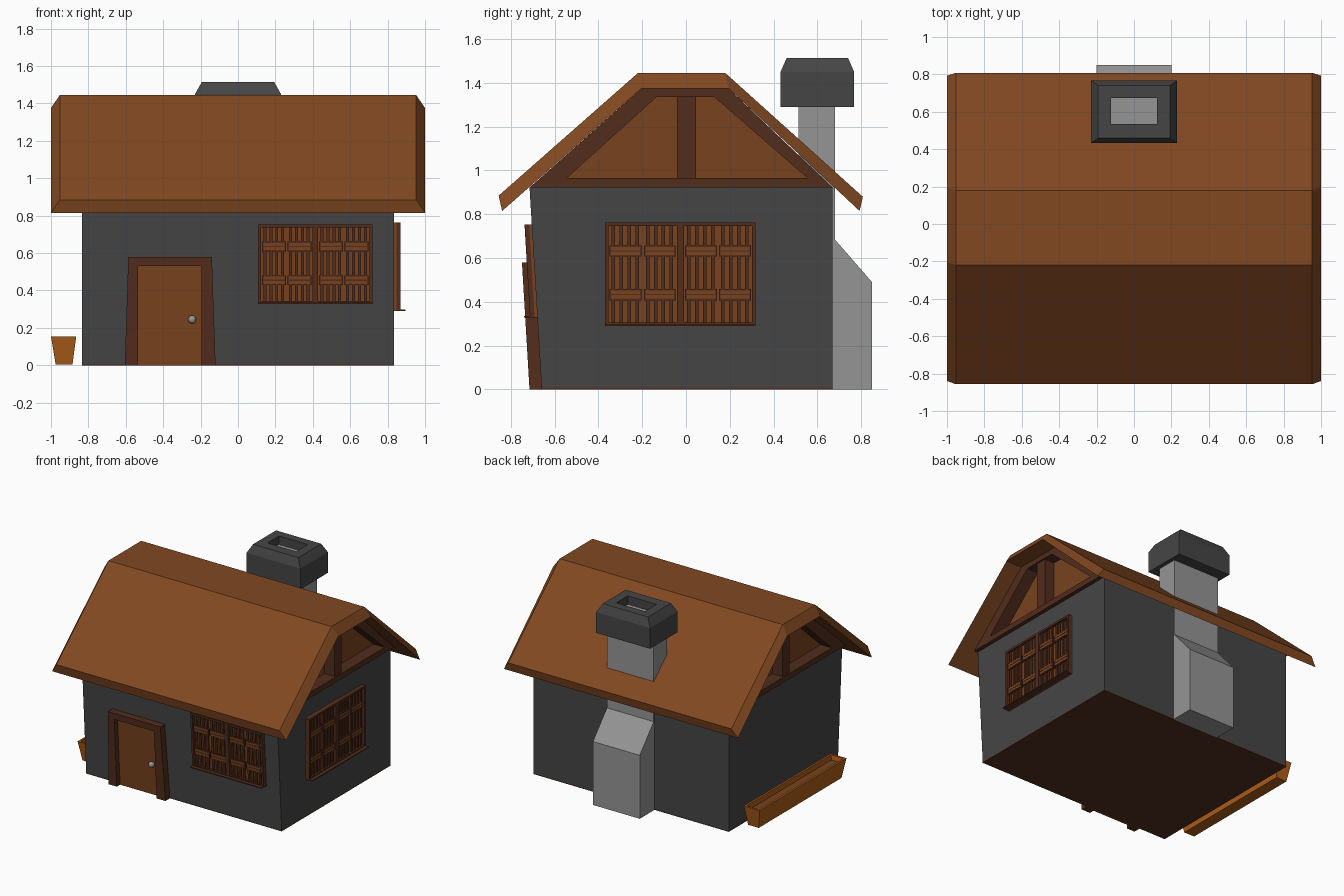
import bpy, bmesh

if "Cube" in bpy.data.objects:
    bpy.data.objects.remove(bpy.data.objects["Cube"])


def material(name, rgb):
    m = bpy.data.materials.new(name)
    m.diffuse_color = (*rgb, 1)
    m.use_nodes = True
    m.node_tree.nodes["Principled BSDF"].inputs["Base Color"].default_value = m.diffuse_color
    return m


STONE = material("dark_stone", (0.06, 0.06, 0.06))
GREY = material("chimney_grey", (0.3, 0.3, 0.3))
ROOF = material("roof_brown", (0.22, 0.065, 0.015))
DARK = material("dark_wood", (0.085, 0.026, 0.012))
WOOD = material("panel_wood", (0.19, 0.055, 0.013))
PLANT = material("planter_wood", (0.42, 0.11, 0.01))

WALL_X = 0.835


# Surface frames: u along the wall, v up, w outwards
def side(u, v, w):
    return (w, u, v)


def right_wall(u, v, w):
    return (WALL_X + w, u, v)


def front_wall(u, v, w):
    return (u, -0.66 - 0.0595 * v - w, v)


def make(name, verts, faces, mat):
    me = bpy.data.meshes.new(name)
    bm = bmesh.new()
    vs = [bm.verts.new(v) for v in verts]
    for f in faces:
        bm.faces.new([vs[i] for i in f])
    bmesh.ops.recalc_face_normals(bm, faces=bm.faces[:])
    bm.to_mesh(me)
    bm.free()
    me.materials.append(mat)
    ob = bpy.data.objects.new(name, me)
    bpy.context.collection.objects.link(ob)
    return ob


def prisms(name, parts, frame, mat):
    """Each part is (polygon, w0, w1), extruded along w."""
    verts, faces = [], []
    for poly, w0, w1 in parts:
        b, n = len(verts), len(poly)
        verts += [frame(u, v, w) for w in (w0, w1) for u, v in poly]
        faces += [list(range(b, b + n)), list(range(b + n, b + 2 * n))]
        faces += [(b + i, b + (i + 1) % n, b + n + (i + 1) % n, b + n + i) for i in range(n)]
    return make(name, verts, faces, mat)


def rect(u0, u1, v0, v1):
    return [(u0, v0), (u1, v0), (u1, v1), (u0, v1)]


def loft(name, rings, mat):
    """Rings are (x0, x1, y0, y1, z) rectangles, capped at both ends."""
    verts = [(x, y, r[4]) for r in rings for x, y in rect(*r[:4])]
    faces = [(0, 1, 2, 3), tuple(range(len(verts) - 4, len(verts)))]
    for k in range(0, len(verts) - 4, 4):
        faces += [(k + i, k + (i + 1) % 4, k + 4 + (i + 1) % 4, k + 4 + i) for i in range(4)]
    return make(name, verts, faces, mat)


# Walls with a leaning front, and a wooden floor
prisms("walls", [([(-0.66, 0.008), (0.67, 0.008), (0.67, 0.925), (-0.715, 0.925)],
                  -WALL_X, WALL_X)], side, STONE)
prisms("floor", [(rect(-0.66, 0.67, 0, 0.008), -WALL_X, WALL_X)], side, DARK)

# Roof shell with slanted ends
outer = [(-0.856, 0.885), (-0.22, 1.445), (0.18, 1.445), (0.808, 0.88)]
inner = [(-0.84, 0.815), (-0.203, 1.375), (0.194, 1.375), (0.793, 0.815)]
verts = [(s * x, y, z) for s in (-1, 1) for x, pts in ((0.953, outer), (1.0, inner)) for y, z in pts]
faces = []
for i in range(3):
    faces += [(i, i + 1, i + 9, i + 8), (i + 4, i + 5, i + 13, i + 12),
              (i, i + 1, i + 5, i + 4), (i + 8, i + 9, i + 13, i + 12)]
faces += [(i, i + 4, i + 12, i + 8) for i in (0, 3)]
make("roof", verts, faces, ROOF)

# Gable panels and timber frames at both ends
g_out = [(-0.715, 0.922), (-0.203, 1.375), (0.194, 1.375), (0.67, 0.922)]
g_in = [(-0.545, 0.965), (-0.135, 1.335), (0.13, 1.335), (0.555, 0.965)]
prisms("gable_panels", [(g_out, -0.77, 0.77)], side, WOOD)
for label, s in (("left", -1), ("right", 1)):
    beams = []
    for i in range(4):
        j = (i + 1) % 4
        beams.append(([g_out[i], g_out[j], g_in[j], g_in[i]], s * 0.76, s * 0.865))
    beams.append((rect(-0.042, 0.045, 0.96, 1.34), s * 0.76, s * 0.855))
    prisms(label + "_gable_frame", beams, side, DARK)

# Chimney stack and hollow cap
prisms("chimney", [([(0.66, 0), (0.85, 0), (0.85, 0.49), (0.68, 0.685), (0.68, 1.45),
                     (0.515, 1.45), (0.515, 0.9), (0.66, 0.9)], -0.2, 0.2)], side, GREY)
cap = [(0.23, 0.432, 0.768, 1.29), (0.23, 0.432, 0.768, 1.45), (0.193, 0.46, 0.74, 1.515),
       (0.123, 0.535, 0.675, 1.515), (0.123, 0.535, 0.675, 1.44)]
loft("chimney_cap", [(-h, h, a, b, z) for h, a, b, z in cap], STONE)


# Shuttered windows
def window(name, frame, u0, u1, v0, v1, bar_heights):
    t, mid = 0.016, (u0 + u1) / 2
    prisms(name + "_panel", [(rect(u0, u1, v0, v1), -0.005, 0.012)], frame, WOOD)
    trim = [(rect(u0, u1, v1 - t, v1), 0, 0.033), (rect(u0, u1, v0, v0 + t), 0, 0.033),
            (rect(u0, u1, v0, v0 + 0.008), 0, 0.06)]
    trim += [(rect(u - t / 2, u + t / 2, v0, v1), 0, 0.033)
             for u in (u0 + t / 2, mid - t / 2, mid + t / 2, u1 - t / 2)]
    slats, bars, strips = [], [], []
    half = mid - u0
    for a in (u0, mid):
        q = (half - 2 * t) / 2
        for g in range(2):
            b = a + t + g * q
            for k in range(4):
                c = b + (k + 0.5 + 0.12) * q / 4.3
                slats.append((rect(c - 0.008, c + 0.008, v0 + t, v1 - t), 0.01, 0.022))
            for v in bar_heights:
                bars.append((rect(b + 0.005, b + q - 0.005, v - 0.026, v + 0.026), 0.01, 0.027))
                for d in (-0.011, 0.011):
                    strips.append((rect(b + 0.012, b + q - 0.012, v + d - 0.008, v + d + 0.008),
                                   0.02, 0.029))
    prisms(name + "_trim", trim, frame, DARK)
    prisms(name + "_slats", slats, frame, DARK)
    prisms(name + "_bars", bars, frame, DARK)
    prisms(name + "_bar_strips", strips, frame, WOOD)


window("front_window", front_wall, 0.108, 0.718, 0.328, 0.753, (0.635, 0.455))
window("right_window", right_wall, -0.37, 0.318, 0.29, 0.763, (0.632, 0.433))

# Door, tapered frame and knob
prisms("door", [(rect(-0.54, -0.19, 0, 0.54), -0.005, 0.015)], front_wall, WOOD)
prisms("door_frame", [
    ([(-0.605, 0), (-0.535, 0), (-0.535, 0.53), (-0.588, 0.53)], -0.005, 0.055),
    ([(-0.195, 0), (-0.12, 0), (-0.138, 0.53), (-0.195, 0.53)], -0.005, 0.055),
    (rect(-0.588, -0.138, 0.53, 0.58), -0.005, 0.055)], front_wall, DARK)
bpy.ops.mesh.primitive_uv_sphere_add(segments=16, ring_count=8, radius=0.022,
                                     location=front_wall(-0.245, 0.245, 0.032))
knob = bpy.context.object
knob.name = "door_knob"
knob.data.materials.append(GREY)
bpy.ops.object.shade_smooth_by_angle()

# Planter trough beside the left wall
loft("planter", [(-0.975, -0.885, -0.505, 0.505, 0.005), (-1.0, -0.865, -0.53, 0.53, 0.155),
                 (-0.985, -0.88, -0.515, 0.515, 0.155), (-0.98, -0.885, -0.51, 0.51, 0.115)], PLANT)
loft("planter_soil", [(-0.98, -0.885, -0.51, 0.51, 0.11),
                      (-0.98, -0.885, -0.51, 0.51, 0.118)], WOOD)
